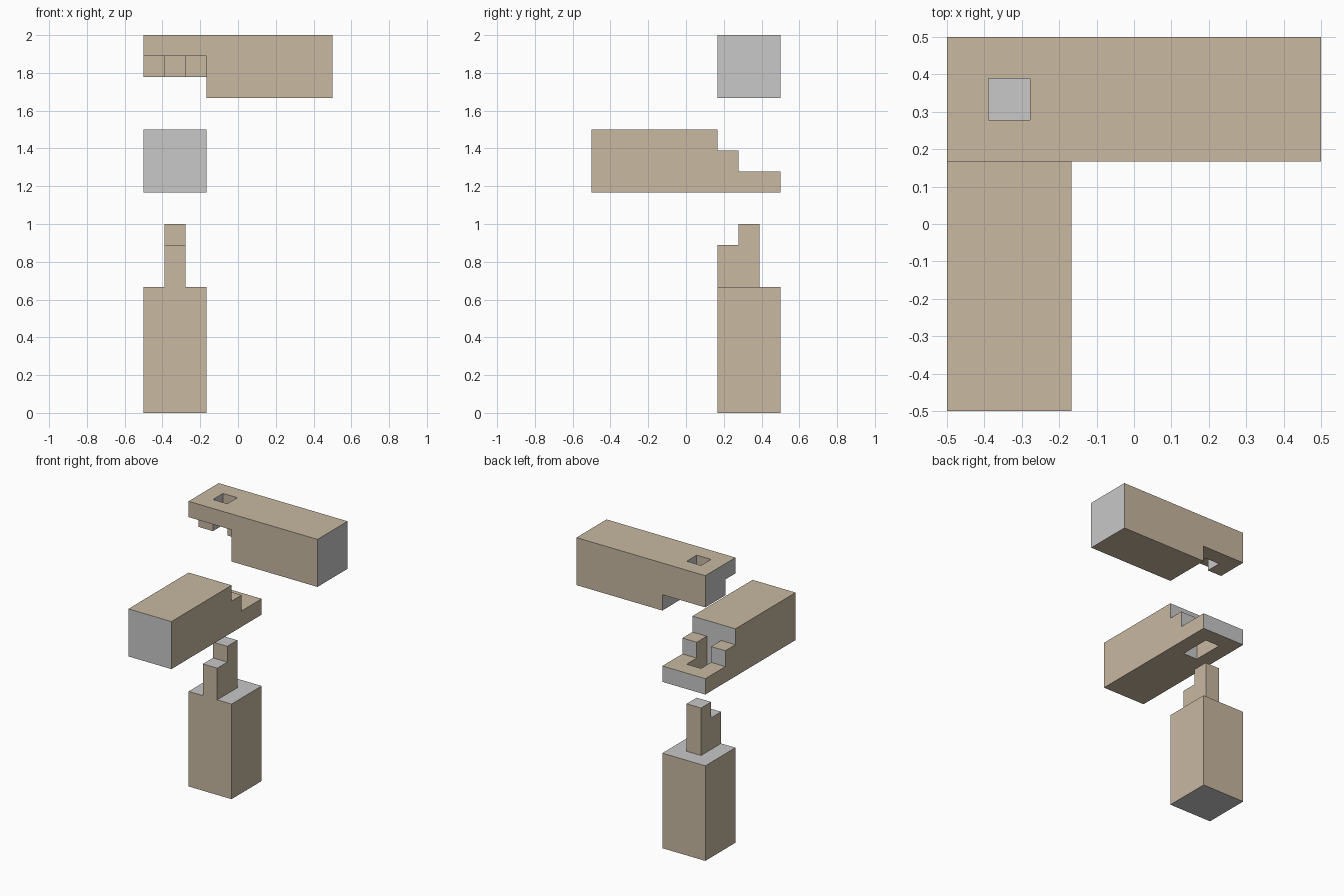
import bpy, bmesh
from mathutils import Matrix, Vector

old = bpy.data.objects.get("Cube")
if old:
    bpy.data.objects.remove(old, do_unlink=True)

# Everything is laid out in ninths: x and y run 0..9, z runs 0..18
UNIT = 1 / 9
PLACE = Matrix.Scale(UNIT, 4) @ Matrix.Translation((-4.5, -4.5, 0))


def flat_material(name, colour):
    mat = bpy.data.materials.new(name)
    mat.use_nodes = True
    mat.diffuse_color = (*colour, 1)
    mat.node_tree.nodes["Principled BSDF"].inputs["Base Color"].default_value = (*colour, 1)
    return mat


SIDE = flat_material("tan wood", (0.578, 0.479, 0.356))
END = flat_material("grey end grain", (0.578, 0.578, 0.578))


def block(name, x, y, z):
    """Box spanning the given (low, high) ranges."""
    low, high = (Vector(c) for c in zip(x, y, z))
    bm = bmesh.new()
    bmesh.ops.create_cube(bm, size=1)
    for v in bm.verts:
        v.co = [h if c > 0 else l for c, l, h in zip(v.co, low, high)]
    mesh = bpy.data.meshes.new(name)
    bm.to_mesh(mesh)
    bm.free()
    obj = bpy.data.objects.new(name, mesh)
    bpy.context.scene.collection.objects.link(obj)
    return obj


def timber(name, x, y, z, grain, cuts):
    """Square timber carved by box cuts; faces across the grain axis are grey."""
    obj = block(name, x, y, z)
    cutters = [block(name + "_cutter", *c) for c in cuts]
    for cutter in cutters:
        cutter.hide_render = True
        mod = obj.modifiers.new("carve", 'BOOLEAN')
        mod.operation, mod.solver, mod.object = 'DIFFERENCE', 'EXACT', cutter

    # Bake the carving, then tidy, scale and colour it
    graph = bpy.context.evaluated_depsgraph_get()
    mesh = bpy.data.meshes.new_from_object(obj.evaluated_get(graph))
    obj.modifiers.clear()
    obj.data = mesh
    for cutter in cutters:
        bpy.data.objects.remove(cutter, do_unlink=True)
    mesh.materials.clear()
    mesh.materials.append(SIDE)
    mesh.materials.append(END)
    bm = bmesh.new()
    bm.from_mesh(mesh)
    bmesh.ops.remove_doubles(bm, verts=bm.verts, dist=0.001)
    bmesh.ops.dissolve_limit(bm, angle_limit=0.01, verts=bm.verts, edges=bm.edges)
    bm.transform(PLACE)
    bm.normal_update()
    for face in bm.faces:
        face.smooth = False
        face.material_index = int(abs(face.normal[grain]) > 0.5)
    bm.to_mesh(mesh)
    bm.free()
    return obj


X, Y, Z = range(3)

# Upright post with a stepped tenon
timber("post", (0, 3), (6, 9), (0, 9), Z, [
    ((-1, 1), (5, 10), (6, 10)),     # shoulder on one side
    ((2, 4), (5, 10), (6, 10)),      # shoulder on the other side
    ((-1, 4), (8, 10), (6, 10)),     # back shoulder
    ((-1, 4), (5, 7), (8, 10)),      # step in the tenon
])

# Rail running to the front, stepped at its back end, with a mortise
timber("front_rail", (0, 3), (0, 9), (10.5, 13.5), Y, [
    ((1, 2), (6, 8), (10, 14)),      # mortise
    ((-1, 4), (6, 10), (12.5, 14)),  # upper step
    ((-1, 4), (7, 10), (11.5, 14)),  # lower step
])

# Beam running sideways, notched underneath, with a mortise
timber("side_beam", (0, 9), (6, 9), (15, 18), X, [
    ((1, 2), (7, 8), (14, 19)),      # mortise
    ((-1, 3), (5, 10), (14, 16)),    # lower notch
    ((-1, 3), (5, 7), (14, 17)),     # front notch
])
